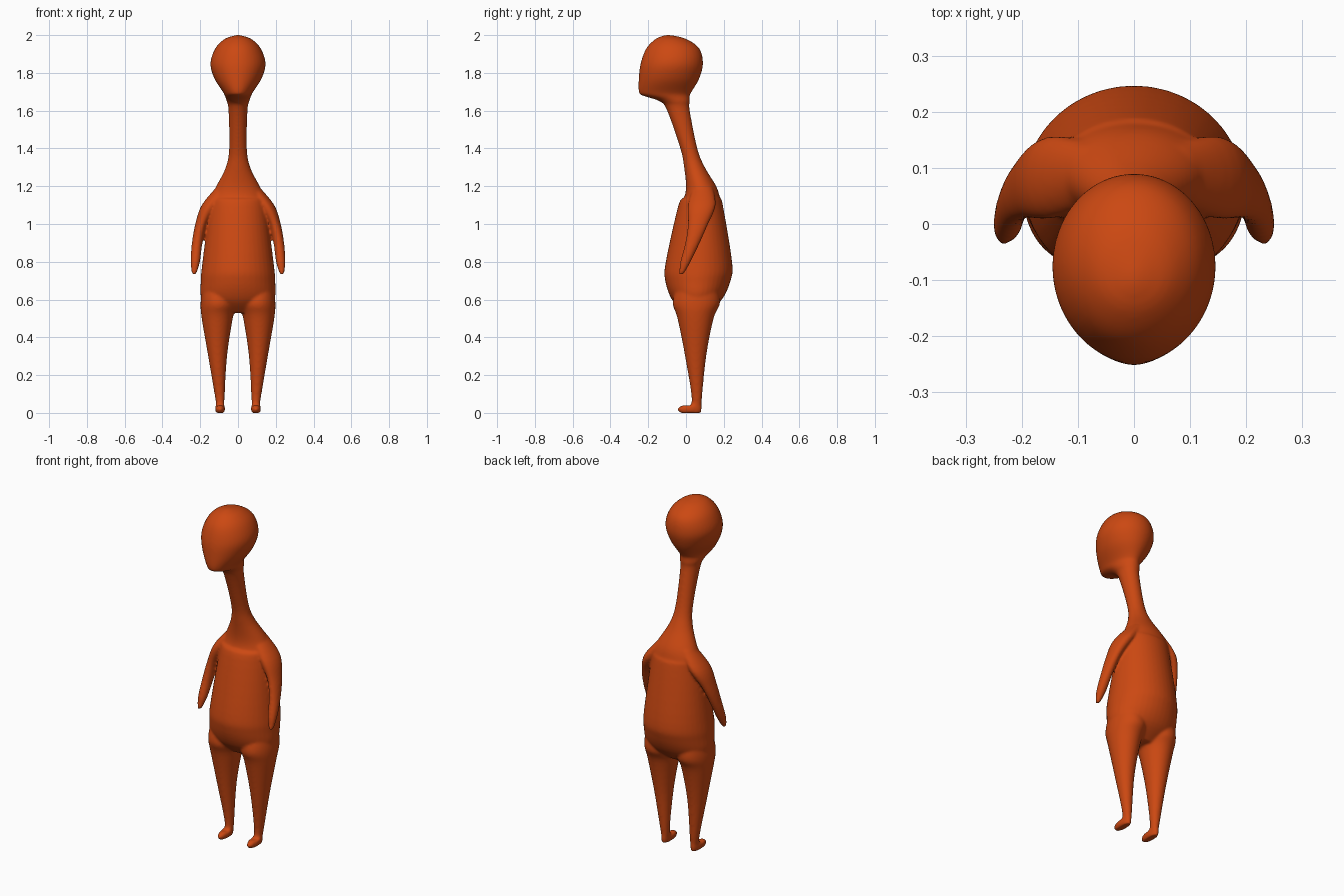
import bpy
import bmesh
from math import cos, sin, pi

if "Cube" in bpy.data.objects:
    bpy.data.objects.remove(bpy.data.objects["Cube"], do_unlink=True)

SIDES = 40
STEPS = 5


def catmull(before, start, end, after, t):
    """Curve value between start and end, with tangents from the neighbours."""
    tangent_in = (end - before) / 2
    tangent_out = (after - start) / 2
    ease = t * t * (3 - 2 * t)
    blend = start + (end - start) * ease
    return blend + t * (1 - t) * (tangent_in * (1 - t) - tangent_out * t)


def smooth_rows(rows):
    """Insert in-between cross-sections along a smooth curve."""
    padded = [rows[0], *rows, rows[-1]]
    result = []
    for before, start, end, after in zip(padded, padded[1:], padded[2:], padded[3:]):
        for step in range(STEPS):
            columns = zip(before, start, end, after)
            result.append([catmull(*column, step / STEPS) for column in columns])
    result.append(rows[-1])
    return result


def loft(bm, rows, side=1):
    """Skin level elliptical sections: height, centre x, half width, front y, back y."""
    rings = []
    for height, centre, half_width, front, back in smooth_rows(rows):
        middle, half_depth = (front + back) / 2, (back - front) / 2
        ring = []
        for k in range(SIDES):
            angle = 2 * pi * k / SIDES
            x = side * (centre + half_width * cos(angle))
            y = middle + half_depth * sin(angle)
            ring.append(bm.verts.new((x, y, height)))
        rings.append(ring)
    faces = [bm.faces.new(rings[0]), bm.faces.new(rings[-1])]
    for upper, lower in zip(rings, rings[1:]):
        for k in range(SIDES):
            following = (k + 1) % SIDES
            corners = (upper[k], upper[following], lower[following], lower[k])
            faces.append(bm.faces.new(corners))
    bmesh.ops.recalc_face_normals(bm, faces=faces)


# Head, neck and torso, all centred on x
trunk = [
    (2, 0, .01, -.11, -.08),
    (1.98, 0, .07, -.16, 0),
    (1.93, 0, .12, -.21, .07),
    (1.85, 0, .146, -.24, .09),
    (1.77, 0, .125, -.25, .07),
    (1.7, 0, .08, -.25, .03),
    (1.68, 0, .07, -.23, .02),
    (1.65, 0, .06, -.14, .02),
    (1.6, 0, .05, -.1, .02),
    (1.4, 0, .047, -.03, .06),
    (1.3, 0, .065, -.01, .1),
    (1.2, 0, .115, 0, .16),
    (1.14, 0, .145, -.01, .18),
    (1.1, 0, .15, -.04, .195),
    (.8, 0, .188, -.107, .244),
    (.7, 0, .197, -.11, .236),
    (.6, 0, .19, -.075, .19),
    (.53, 0, .1, -.01, .11),
]

# Leg, widening into the flat foot
leg = [
    (.66, .11, .08, -.05, .17),
    (.58, .104, .094, -.07, .18),
    (.5, .11, .082, -.045, .146),
    (.3, .108, .05, -.005, .107),
    (.06, .095, .023, .03, .083),
    (.04, .095, .024, -.02, .084),
    (.02, .095, .026, -.046, .084),
    (0, .095, .022, -.03, .08),
]

# Arm, hanging forward from the shoulder
arm = [
    (1.2, .07, .04, .04, .14),
    (1.1, .146, .046, .01, .157),
    (1, .194, .032, .01, .117),
    (.9, .216, .028, -.004, .073),
    (.8, .226, .025, -.03, .025),
    (.735, .232, .012, -.037, -.012),
]

bm = bmesh.new()
loft(bm, trunk)
for side in (1, -1):
    loft(bm, leg, side)
    loft(bm, arm, side)

mesh = bpy.data.meshes.new("body")
bm.to_mesh(mesh)
bm.free()
body = bpy.data.objects.new("body", mesh)
bpy.context.collection.objects.link(body)

# Burnt orange skin
skin = bpy.data.materials.new("burnt orange")
skin.use_nodes = True
color = (.6, .065, .006, 1)
skin.diffuse_color = color
skin.node_tree.nodes["Principled BSDF"].inputs["Base Color"].default_value = color
mesh.materials.append(skin)

# Fuse the limbs into one skin and soften the joins
remesh = body.modifiers.new("fuse", "REMESH")
remesh.mode = "VOXEL"
remesh.voxel_size = .007
remesh.use_smooth_shade = True
soften = body.modifiers.new("soften", "SMOOTH")
soften.factor = .5
soften.iterations = 8
